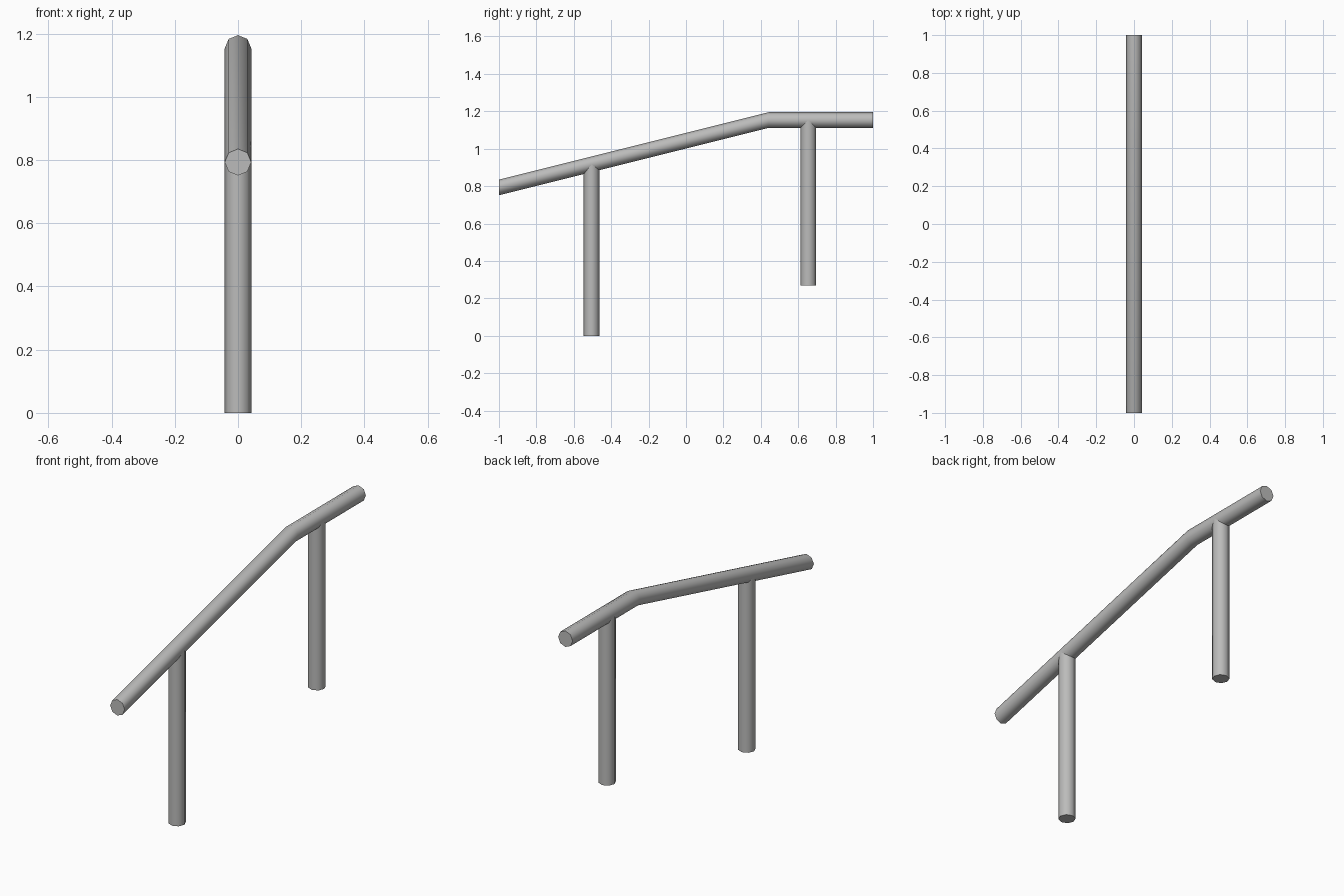
import bpy, bmesh, math
from mathutils import Vector

cube = bpy.data.objects.get("Cube")
if cube:
    bpy.data.objects.remove(cube, do_unlink=True)

RADIUS = 0.042
SIDES = 8

metal = bpy.data.materials.new("grey_metal")
metal.use_nodes = True
grey = (0.5, 0.5, 0.495, 1.0)
metal.diffuse_color = grey
metal.node_tree.nodes["Principled BSDF"].inputs["Base Color"].default_value = grey


def tube(name, centres, u, v):
    """Skin an octagonal ring, spanned by axes u and v, along the centres."""
    bm = bmesh.new()
    rings = []
    for c in centres:
        ring = []
        for i in range(SIDES):
            a = math.tau * i / SIDES
            ring.append(bm.verts.new(
                Vector(c) + RADIUS * (math.cos(a) * Vector(u) + math.sin(a) * Vector(v))))
        rings.append(ring)
    for low, high in zip(rings, rings[1:]):
        for i in range(SIDES):
            j = (i + 1) % SIDES
            bm.faces.new((low[i], low[j], high[j], high[i]))
    bm.faces.new(rings[0])
    bm.faces.new(rings[-1])
    bmesh.ops.recalc_face_normals(bm, faces=bm.faces)
    mesh = bpy.data.meshes.new(name)
    bm.to_mesh(mesh)
    bm.free()
    mesh.materials.append(metal)
    obj = bpy.data.objects.new(name, mesh)
    bpy.context.collection.objects.link(obj)
    bpy.ops.object.select_all(action='DESELECT')
    obj.select_set(True)
    bpy.context.view_layer.objects.active = obj
    bpy.ops.object.shade_smooth_by_angle(angle=math.radians(60))
    return obj


X, Y, Z = (1, 0, 0), (0, 1, 0), (0, 0, 1)

# Handrail: sloping run, then a level run, with upright cut ends
tube("handrail", [(0, -1, 0.793), (0, 0.44, 1.153), (0, 1, 1.153)], X, Z)

# Posts: tops buried at the centre of the rail
for name, y, bottom, top in (("front_post", -0.505, 0, 0.915),
                             ("back_post", 0.654, 0.27, 1.152)):
    tube(name, [(0, y, bottom), (0, y, top)], X, Y)
